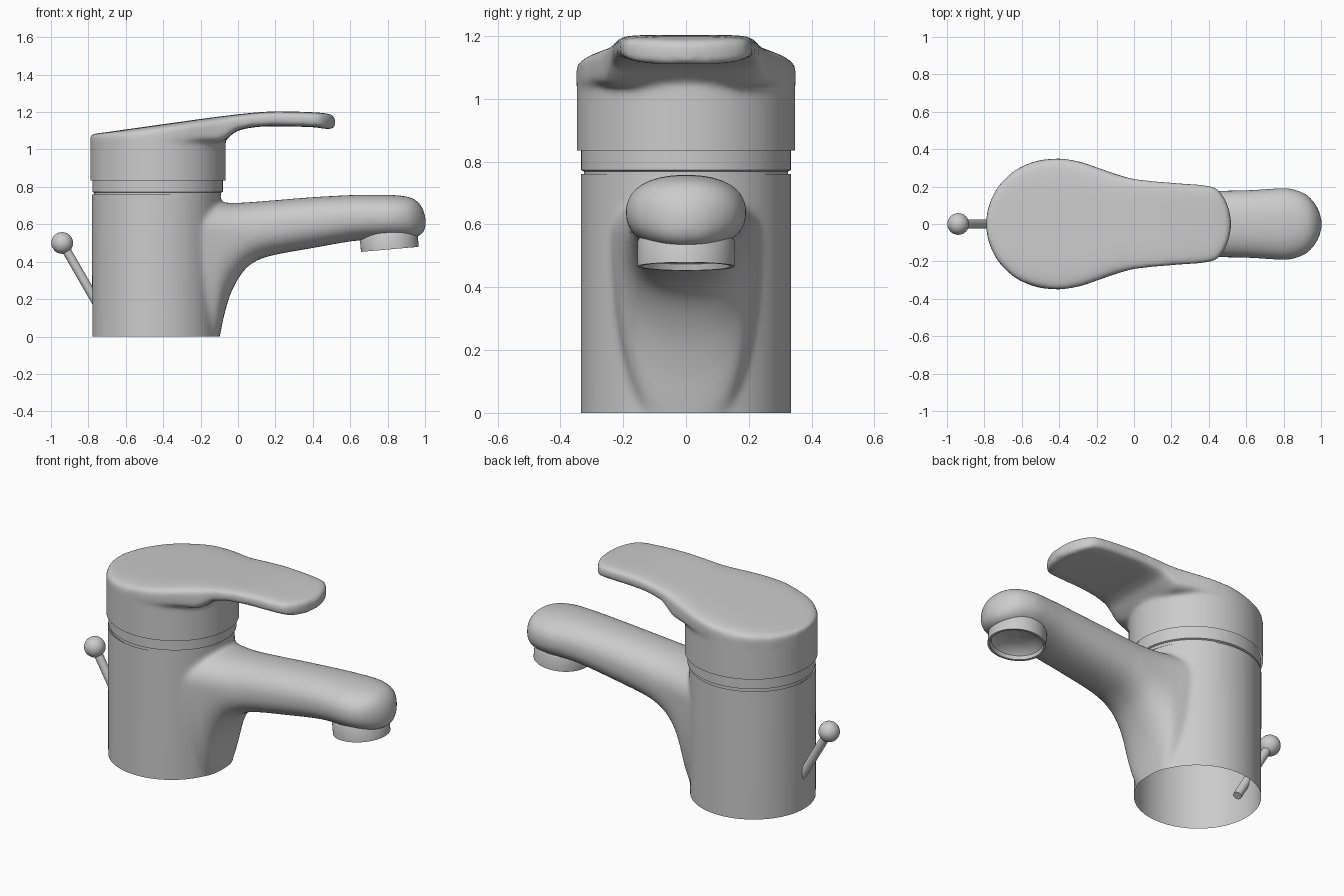
import bpy, bmesh, math
from mathutils import Vector, Matrix

if "Cube" in bpy.data.objects:
    bpy.data.objects.remove(bpy.data.objects["Cube"])


def finish(name, bm, angle=35):
    me = bpy.data.meshes.new(name)
    bmesh.ops.recalc_face_normals(bm, faces=bm.faces)
    bm.to_mesh(me)
    bm.free()
    ob = bpy.data.objects.new(name, me)
    bpy.context.collection.objects.link(ob)
    bpy.ops.object.select_all(action='DESELECT')
    ob.select_set(True)
    bpy.context.view_layer.objects.active = ob
    bpy.ops.object.shade_smooth_by_angle(angle=math.radians(angle))
    return ob


def skin(bm, rings, caps=True):
    """Bridge equal-length closed rings of points."""
    vs = [[bm.verts.new(p) for p in r] for r in rings]
    n = len(vs[0])
    for a, b in zip(vs, vs[1:]):
        for i in range(n):
            bm.faces.new((a[i], a[(i + 1) % n], b[(i + 1) % n], b[i]))
    if caps:
        bm.faces.new(vs[0][::-1])
        bm.faces.new(vs[-1])


def spline(rows, steps=6):
    """Catmull-Rom through rows of numbers."""
    out = []
    for i in range(len(rows) - 1):
        p0, p1, p2, p3 = (rows[max(i - 1, 0)], rows[i], rows[i + 1],
                          rows[min(i + 2, len(rows) - 1)])
        for s in range(steps):
            t = s / steps
            out.append([0.5 * (2 * b + (c - a) * t + (2 * a - 5 * b + 4 * c - d) * t * t
                               + (3 * b - a - 3 * c + d) * t ** 3)
                        for a, b, c, d in zip(p0, p1, p2, p3)])
    return out + [list(rows[-1])]


def loft_x(bm, rows, power, n=64):
    """Loft superellipse sections given as (x, half width, top z, bottom z)."""
    def sp(v):
        return math.copysign(abs(v) ** (2 / power), v)
    rings = []
    for x, w, top, bot in spline(rows):
        mid = max((top + bot) / 2, 0.56)
        ring = []
        for i in range(n):
            a = 2 * math.pi * i / n
            s = sp(math.sin(a))
            ring.append((x, w * sp(math.cos(a)), mid + s * (top - mid if s > 0 else mid - bot)))
        rings.append(ring)
    skin(bm, rings)


def ellipse(cx, rx, ry, z, n=96):
    pts = []
    for i in range(n):
        a = 2 * math.pi * i / n
        x = cx + rx * math.cos(a)
        pts.append((x, ry * math.sin(a), z(x) if callable(z) else z))
    return pts


def fuse(name, bm, clips, rounds):
    """Melt overlapping solids together, then trim with horizontal cuts (z, side)."""
    tmp = finish(name + "_tmp", bm)
    m = tmp.modifiers.new("remesh", 'REMESH')
    m.mode = 'VOXEL'
    m.voxel_size = 0.011
    s = tmp.modifiers.new("smooth", 'SMOOTH')
    s.factor = 0.5
    s.iterations = rounds
    out = bmesh.new()
    out.from_object(tmp, bpy.context.evaluated_depsgraph_get())
    bpy.data.objects.remove(tmp, do_unlink=True)
    for z, side in clips:
        bmesh.ops.bisect_plane(out, geom=out.verts[:] + out.edges[:] + out.faces[:],
                               plane_co=(0, 0, z), plane_no=(0, 0, side), clear_outer=True)
    return finish(name, out, 60)


def lathe(name, profile, matrix, sx=1.0):
    """Turn an (r, z) profile around the z axis."""
    bm = bmesh.new()
    skin(bm, [ellipse(0, r * sx, r, z) for r, z in profile], caps=False)
    bmesh.ops.transform(bm, matrix=matrix, verts=bm.verts)
    return finish(name, bm)


# Body with blended spout, open underneath
bm = bmesh.new()
skin(bm, [ellipse(-0.44, 0.339, 0.335, -0.1), ellipse(-0.437, 0.345, 0.335, 0.86)])
loft_x(bm, [
    (-0.34, 0.22, 0.70, -0.08), (-0.20, 0.235, 0.715, -0.08), (-0.12, 0.22, 0.718, -0.07),
    (-0.07, 0.21, 0.716, 0.13), (-0.03, 0.203, 0.714, 0.25), (0.03, 0.195, 0.716, 0.35),
    (0.10, 0.188, 0.721, 0.405), (0.20, 0.182, 0.729, 0.437), (0.40, 0.178, 0.745, 0.473),
    (0.60, 0.181, 0.756, 0.508), (0.72, 0.188, 0.758, 0.518), (0.82, 0.192, 0.757, 0.52),
    (0.90, 0.17, 0.749, 0.523), (0.95, 0.132, 0.73, 0.53), (0.985, 0.08, 0.69, 0.548),
    (1.003, 0.025, 0.64, 0.58)], 2.3)
fuse("body_and_spout", bm, [(0.0, -1), (0.76, 1)], 22)

# Collar ring with groove between body and cap
lathe("collar_ring", [(0.30, 0.752), (0.325, 0.752), (0.325, 0.769), (0.334, 0.773),
                      (0.334, 0.85), (0.30, 0.85)],
      Matrix.Translation((-0.43, 0, 0)), 1.045)

# Cap and lever
bm = bmesh.new()
skin(bm, [ellipse(-0.428, 0.362, 0.348, 0.72),
          ellipse(-0.428, 0.362, 0.348, lambda x: 1.145 + 0.13 * x)])
loft_x(bm, [
    (-0.79, 0.02, 1.078, 1.02), (-0.78, 0.082, 1.081, 1.0), (-0.75, 0.159, 1.086, 1.0),
    (-0.70, 0.23, 1.093, 1.0), (-0.60, 0.307, 1.107, 1.0), (-0.43, 0.349, 1.131, 1.01),
    (-0.30, 0.335, 1.149, 1.02), (-0.20, 0.303, 1.163, 1.03), (-0.10, 0.268, 1.176, 1.035),
    (-0.05, 0.253, 1.182, 1.065), (0.0, 0.241, 1.188, 1.10), (0.10, 0.229, 1.198, 1.12),
    (0.22, 0.219, 1.204, 1.124), (0.40, 0.203, 1.199, 1.119), (0.46, 0.17, 1.194, 1.111),
    (0.50, 0.10, 1.186, 1.111), (0.518, 0.025, 1.17, 1.122)], 5)
fuse("cap_and_lever", bm, [(0.835, -1)], 10)

# Hollow nozzle under the spout tip
lathe("nozzle", [(0.15, 0.09), (0.155, 0.08), (0.155, 0.0), (0.142, 0.0), (0.136, 0.02),
                 (0.11, 0.04), (0.06, 0.052), (0.001, 0.056)],
      Matrix.Translation((0.812, 0, 0.466)) @ Matrix.Rotation(math.radians(-5), 4, 'Y'))

# Pull rod with ball knob at the back
ball, end = Vector((-0.94, 0, 0.5)), Vector((-0.715, 0, 0.11))
bm = bmesh.new()
d = end - ball
bmesh.ops.create_cone(bm, cap_ends=True, segments=32, radius1=0.024, radius2=0.024, depth=d.length,
                      matrix=Matrix.Translation((ball + end) / 2)
                      @ d.to_track_quat('Z', 'Y').to_matrix().to_4x4())
finish("pull_rod", bm)
bm = bmesh.new()
bmesh.ops.create_uvsphere(bm, u_segments=32, v_segments=16, radius=0.058,
                          matrix=Matrix.Translation(ball))
finish("rod_knob", bm)
